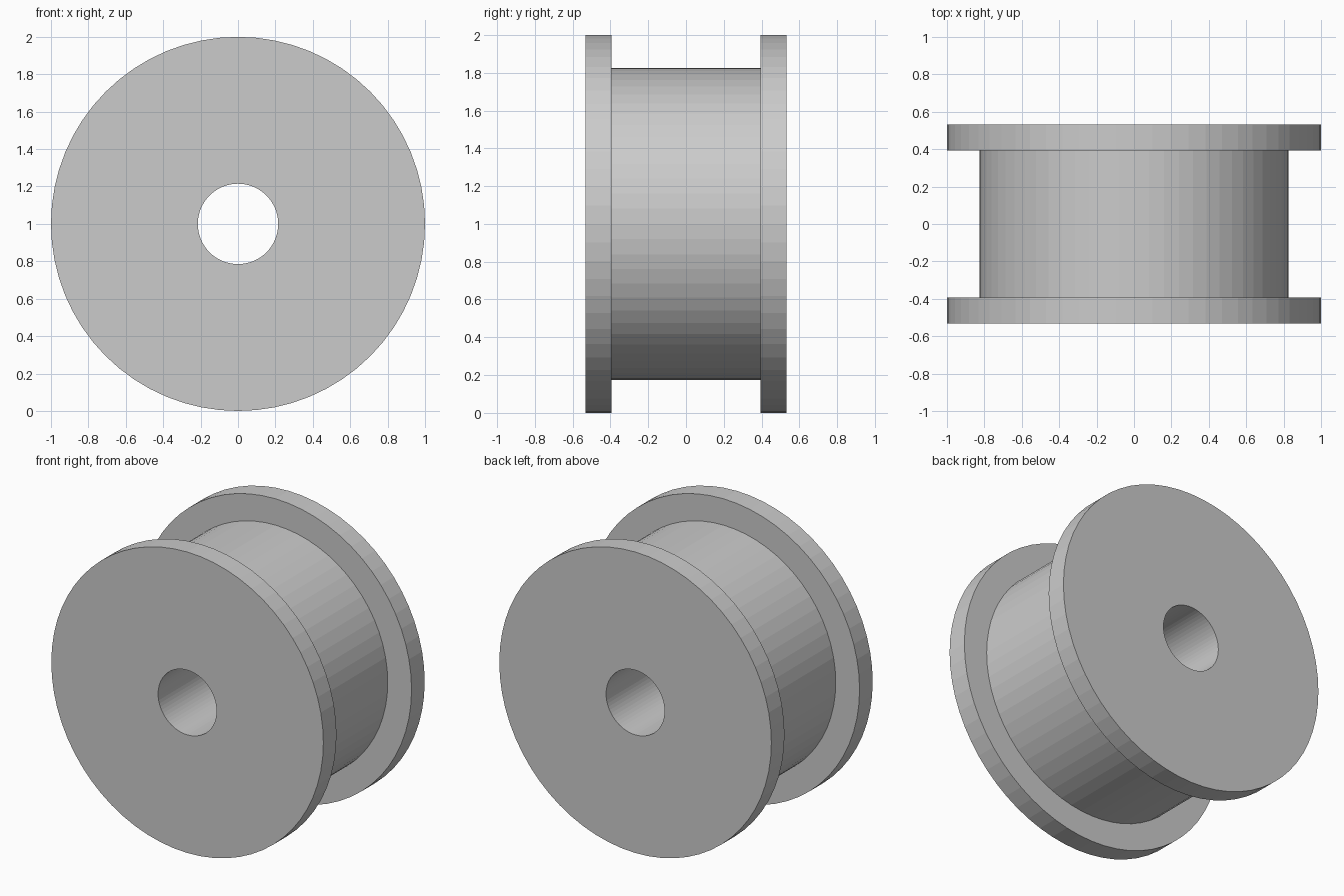
import bpy, bmesh, math
from mathutils import Vector

if "Cube" in bpy.data.objects:
    bpy.data.objects.remove(bpy.data.objects["Cube"])

SEGMENTS = 64
RIM, DRUM, BORE = 1.0, 0.825, 0.215    # radii
OUTER, INNER = 0.532, 0.394            # half widths along y

# Closed half-section of the spool: (radius, y)
profile = [(BORE, -OUTER), (RIM, -OUTER), (RIM, -INNER), (DRUM, -INNER),
           (DRUM, INNER), (RIM, INNER), (RIM, OUTER), (BORE, OUTER)]

# Revolve the section around the y axis
bm = bmesh.new()
verts = [bm.verts.new((0, y, r)) for r, y in profile]
edges = [bm.edges.new((v, verts[(i + 1) % len(verts)])) for i, v in enumerate(verts)]
bmesh.ops.spin(bm, geom=verts + edges, cent=(0, 0, 0), axis=(0, 1, 0),
               angle=math.tau, steps=SEGMENTS, use_merge=True)
bmesh.ops.remove_doubles(bm, verts=bm.verts, dist=1e-4)
bmesh.ops.recalc_face_normals(bm, faces=bm.faces)
bmesh.ops.translate(bm, verts=bm.verts, vec=Vector((0, 0, RIM)))

# Flat-faced spool with two flanges and a through bore
mesh = bpy.data.meshes.new("flanged_spool")
bm.to_mesh(mesh)
bm.free()
spool = bpy.data.objects.new("flanged_spool", mesh)
bpy.context.collection.objects.link(spool)
